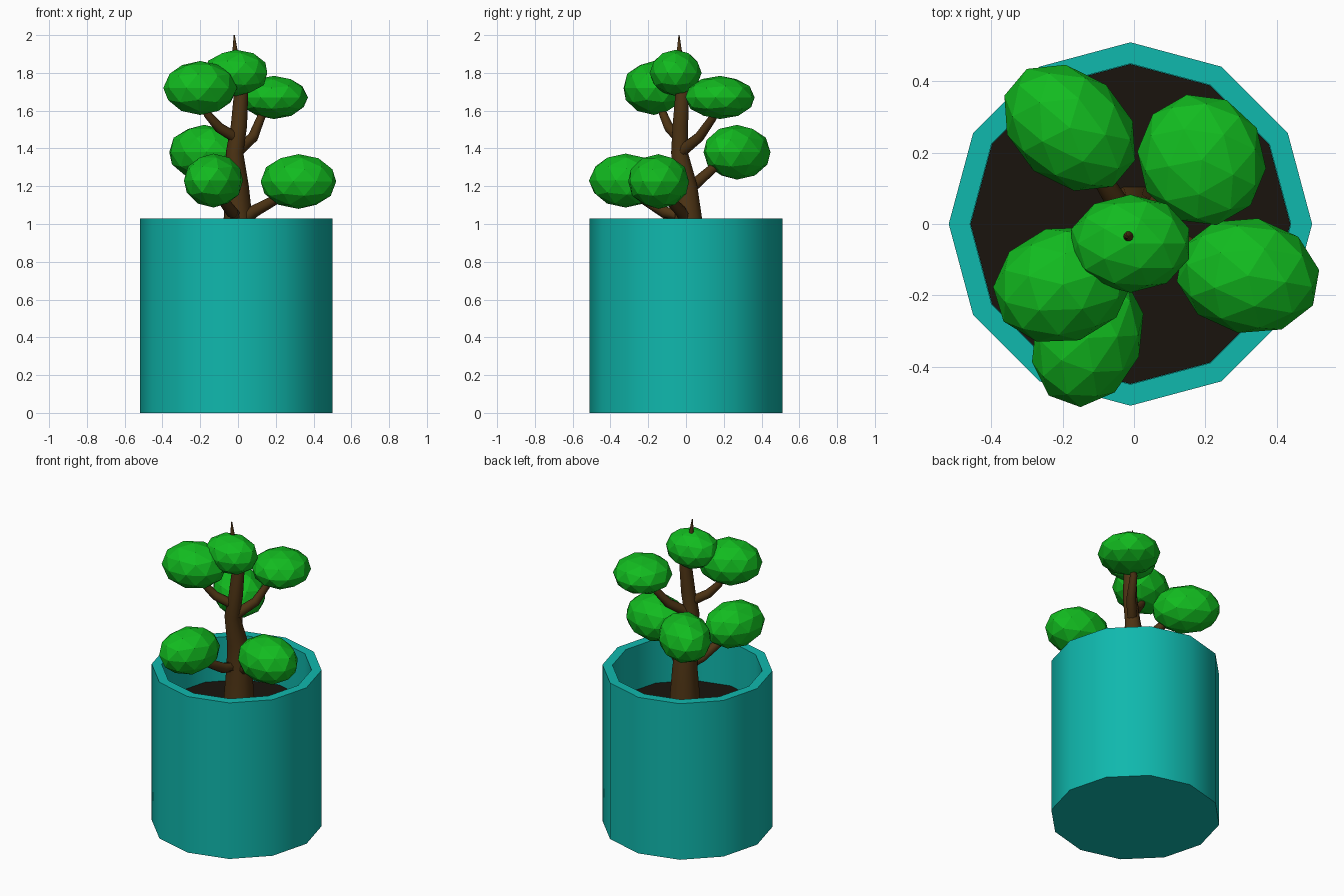
import bpy, bmesh, math
from mathutils import Vector, Matrix

if "Cube" in bpy.data.objects:
    bpy.data.objects.remove(bpy.data.objects["Cube"])


def material(name, rgb):
    m = bpy.data.materials.new(name)
    m.diffuse_color = (*rgb, 1)
    m.use_nodes = True
    m.node_tree.nodes["Principled BSDF"].inputs["Base Color"].default_value = m.diffuse_color
    return m


TEAL = material("teal_glaze", (0.005, 0.48, 0.42))
GREEN = material("leaf_green", (0.006, 0.50, 0.014))
BARK = material("bark", (0.075, 0.034, 0.007))
EARTH = material("earth", (0.010, 0.007, 0.004))


def finish(bm, name, mat, smooth=None):
    bmesh.ops.recalc_face_normals(bm, faces=bm.faces)
    me = bpy.data.meshes.new(name)
    bm.to_mesh(me)
    bm.free()
    me.materials.append(mat)
    ob = bpy.data.objects.new(name, me)
    bpy.context.collection.objects.link(ob)
    if smooth:
        bpy.ops.object.select_all(action='DESELECT')
        ob.select_set(True)
        bpy.context.view_layer.objects.active = ob
        bpy.ops.object.shade_smooth_by_angle(angle=math.radians(smooth))
    return ob


def skin(bm, rings):
    """Bridge consecutive vertex rings and cap both ends."""
    n = len(rings[0])
    for a, b in zip(rings, rings[1:]):
        for i in range(n):
            j = (i + 1) % n
            bm.faces.new((a[i], a[j], b[j], b[i]))
    bm.faces.new(rings[0])
    bm.faces.new(rings[-1])


def lathe(name, profile, mat, sides=12, cx=-0.01):
    bm = bmesh.new()
    rings = [[bm.verts.new((cx + r * math.cos(math.tau * i / sides),
                            r * math.sin(math.tau * i / sides), z))
              for i in range(sides)] for r, z in profile]
    skin(bm, rings)
    return finish(bm, name, mat, 40)


def tube(name, points, sides=10):
    """Tapered tube through (x, y, z, radius) points."""
    bm = bmesh.new()
    pos = [Vector(p[:3]) for p in points]
    rings = []
    for k, p in enumerate(points):
        t = pos[min(k + 1, len(pos) - 1)] - pos[max(k - 1, 0)]
        t.normalize()
        u = Vector((0, 1, 0)).cross(t) if abs(t.y) < 0.9 else Vector((0, 0, 1)).cross(t)
        u.normalize()
        v = t.cross(u)
        rings.append([bm.verts.new(pos[k] + p[3] * (u * math.cos(a) + v * math.sin(a)))
                      for a in (math.tau * i / sides for i in range(sides))])
    skin(bm, rings)
    return finish(bm, name, BARK, 50)


def foliage(name, centre, radii, turn):
    bm = bmesh.new()
    mat = (Matrix.Translation(centre) @ Matrix.Rotation(math.radians(turn), 4, 'Z')
           @ Matrix.Diagonal((*radii, 1)))
    bmesh.ops.create_icosphere(bm, subdivisions=2, radius=1.02, matrix=mat)
    return finish(bm, name, GREEN)


# Pot with open top, and the soil inside it
lathe("pot", [(0.51, 0), (0.51, 1.03), (0.45, 1.03), (0.45, 0.70)], TEAL)
lathe("soil", [(0.449, 0.71), (0.449, 0.74)], EARTH)

# Trunk, ending in a thin spike
tube("trunk", [(0, 0.01, 0.72, 0.10), (0, 0.012, 1.04, 0.075),
               (-0.005, 0, 1.2, 0.062), (-0.018, -0.035, 1.38, 0.046),
               (0.005, -0.03, 1.52, 0.043), (0.016, -0.02, 1.69, 0.038),
               (-0.015, -0.035, 1.90, 0.016), (-0.02, -0.037, 2.0, 0.003)])

# Branches, each running into its foliage clump
branches = {
    "right": [(0, 0.01, 1.0, .035), (.09, -.03, 1.07, .032), (.2, -.09, 1.13, .026), (.3, -.14, 1.21, .015)],
    "front": [(-.01, 0, 1.04, .035), (-.03, -.11, 1.06, .032), (-.09, -.24, 1.14, .026), (-.13, -.31, 1.22, .015)],
    "back_left": [(0, -.01, 1.16, .034), (-.06, .08, 1.24, .03), (-.11, .16, 1.31, .025), (-.17, .26, 1.37, .015)],
    "back_right": [(-.01, -.03, 1.38, .032), (.08, .07, 1.46, .028), (.12, .14, 1.56, .022), (.17, .17, 1.65, .014)],
    "left": [(0, -.03, 1.45, .03), (-.1, -.09, 1.51, .027), (-.16, -.12, 1.58, .022), (-.19, -.16, 1.7, .014)],
}
for key, pts in branches.items():
    tube("branch_" + key, pts, 8)

# Foliage clumps
clumps = {
    "right": ((.32, -.145, 1.225), (.2, .16, .142), -10),
    "front": ((-.13, -.32, 1.23), (.195, .15, .14), 70),
    "back_left": ((-.18, .27, 1.38), (.205, .155, .142), 140),
    "back_right": ((.19, .18, 1.67), (.185, .175, .112), 120),
    "left": ((-.2, -.17, 1.72), (.195, .16, .14), 17),
    "top": ((-.01, -.055, 1.80), (.17, .135, .12), 0),
}
for key, args in clumps.items():
    foliage("foliage_" + key, *args)
